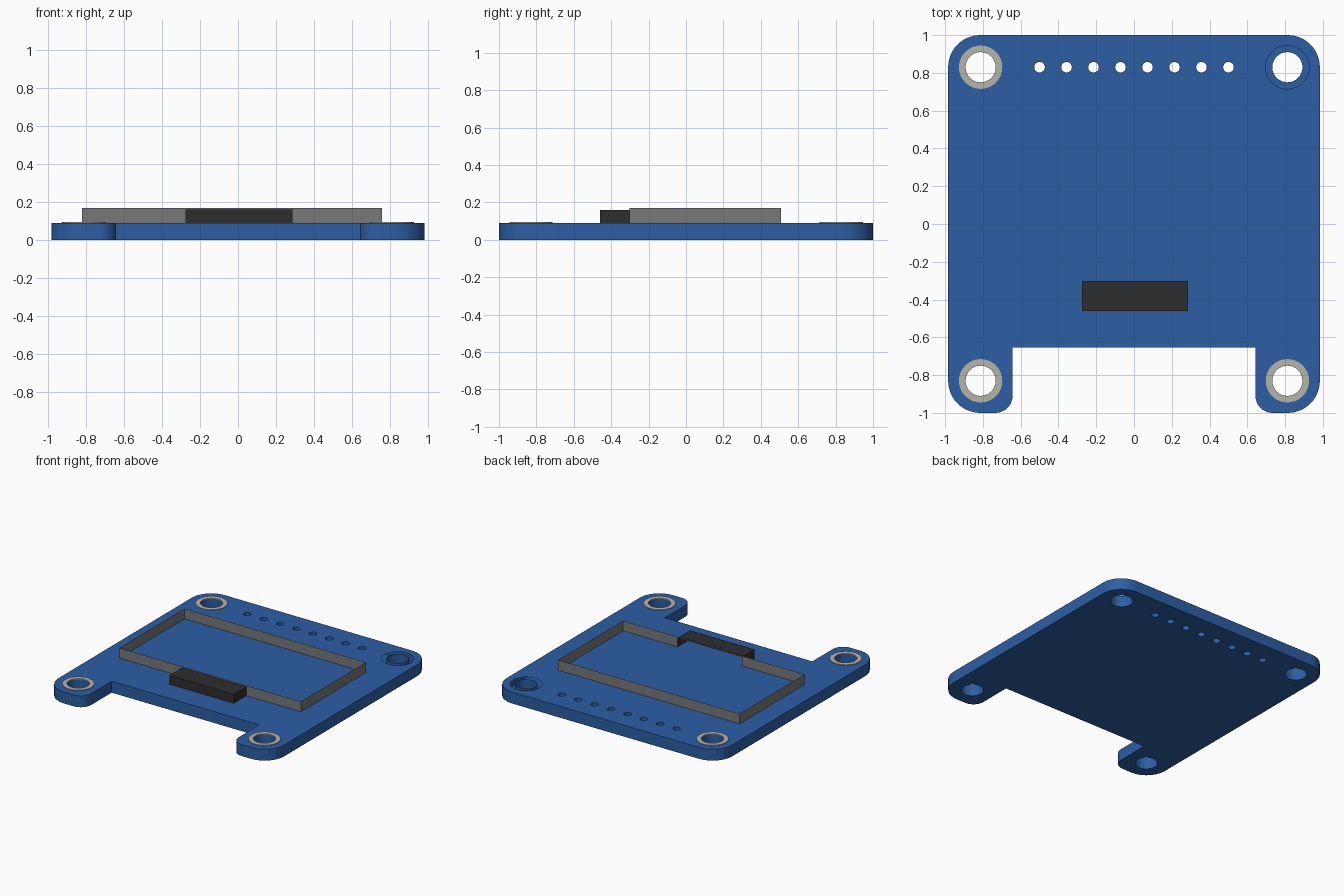
import bpy
import bmesh
from math import cos, sin, pi

cube = bpy.data.objects.get("Cube")
if cube:
    bpy.data.objects.remove(cube, do_unlink=True)

BOARD_TOP, PAD_TOP = 0.09, 0.095
HOLE_R, PAD_R = 0.08, 0.115


def material(name, rgb):
    mat = bpy.data.materials.new(name)
    mat.use_nodes = True
    mat.diffuse_color = (*rgb, 1)
    mat.node_tree.nodes["Principled BSDF"].inputs["Base Color"].default_value = (*rgb, 1)
    return mat


blue = material("board blue", (0.025, 0.114, 0.376))
gray = material("screen gray", (0.19, 0.19, 0.19))
black = material("connector black", (0.027, 0.027, 0.027))
silver = material("pad silver", (0.47, 0.46, 0.40))


def arc(cx, cy, r, start, end, steps):
    """Points along an arc, angles in quarter turns."""
    angles = [(start + (end - start) * i / steps) * pi / 2 for i in range(steps + 1)]
    return [(cx + r * cos(a), cy + r * sin(a)) for a in angles]


def circle(cx, cy, r, steps=32):
    return arc(cx, cy, r, 0, 4, steps)[:-1]


def loop(bm, points, z):
    return [bm.verts.new((x, y, z)) for x, y in points]


def loop_edges(bm, verts):
    pairs = zip(verts, verts[1:] + verts[:1])
    return [bm.edges.get(p) or bm.edges.new(p) for p in pairs]


def wall(bm, low, high, closed=True):
    for i in range(0 if closed else 1, len(low)):
        bm.faces.new((low[i - 1], low[i], high[i], high[i - 1]))


def finish(bm, name, mat, fix_normals=True):
    if fix_normals:
        bmesh.ops.recalc_face_normals(bm, faces=bm.faces)
    mesh = bpy.data.meshes.new(name)
    bm.to_mesh(mesh)
    bm.free()
    mesh.materials.append(mat)
    obj = bpy.data.objects.new(name, mesh)
    bpy.context.collection.objects.link(obj)
    bpy.ops.object.select_all(action="DESELECT")
    obj.select_set(True)
    bpy.context.view_layer.objects.active = obj
    bpy.ops.object.shade_smooth_by_angle()
    return obj


# Board outline: right half with rounded corners and foot tab, then mirrored
half = [(0.643, -0.655)]
half += arc(0.733, -0.91, 0.09, 2, 3, 8)
half += arc(0.814, -0.83, 0.17, 3, 4, 12)
half += arc(0.814, 0.83, 0.17, 0, 1, 12)
outline = half + [(-x, y) for x, y in reversed(half)]

mounts = [(sx * 0.812, sy * 0.83) for sx in (-1, 1) for sy in (-1, 1)]
pins = [(-0.5 + i / 7, 0.83) for i in range(8)]

# Board shell: outer wall, through holes and two filled caps
bm = bmesh.new()
bottom, top = [], []
for points in [outline] + [circle(x, y, 0.028, 20) for x, y in pins]:
    low, high = loop(bm, points, 0), loop(bm, points, BOARD_TOP)
    wall(bm, low, high)
    bottom += loop_edges(bm, low)
    top += loop_edges(bm, high)
for x, y in mounts:
    low = loop(bm, circle(x, y, HOLE_R), 0)
    high = loop(bm, circle(x, y, HOLE_R), BOARD_TOP)
    wall(bm, low, high)
    bottom += loop_edges(bm, low)
    top += loop_edges(bm, loop(bm, circle(x, y, PAD_R), BOARD_TOP))
for edges, z in ((bottom, -1), (top, 1)):
    bmesh.ops.triangle_fill(bm, edges=edges, use_beauty=True, normal=(0, 0, z))
finish(bm, "board", blue)

# Metal pads around three of the mounting holes; the back left one stays open
for (x, y), name in zip(mounts[:3], ("front_right", "back_right", "front_left")):
    bm = bmesh.new()
    rings = [loop(bm, circle(x, y, r), z) for r, z in (
        (HOLE_R, BOARD_TOP), (PAD_R, BOARD_TOP), (PAD_R, PAD_TOP), (HOLE_R, PAD_TOP))]
    for i in range(4):
        wall(bm, rings[i - 1], rings[i])
    finish(bm, name + "_pad", silver)

# Screen frame: thin open walls with a gap for the connector
x0, x1, y0, y1 = -0.822, 0.76, -0.303, 0.508
c0, c1, c_front, c_top, s_top = -0.276, 0.286, -0.46, 0.16, 0.17
bm = bmesh.new()
path = [(c1, y0), (x1, y0), (x1, y1), (x0, y1), (x0, y0), (c0, y0)]
wall(bm, loop(bm, path, BOARD_TOP), loop(bm, path, s_top), closed=False)
lintel = [(c0, y0), (c1, y0)]
wall(bm, loop(bm, lintel, c_top), loop(bm, lintel, s_top), closed=False)
finish(bm, "screen_frame", gray, fix_normals=False)

# Ribbon connector: cover open towards the screen
bm = bmesh.new()
path = [(c0, y0), (c0, c_front), (c1, c_front), (c1, y0)]
high = loop(bm, path, c_top)
wall(bm, loop(bm, path, BOARD_TOP), high, closed=False)
bm.faces.new(high)
finish(bm, "ribbon_connector", black, fix_normals=False)
